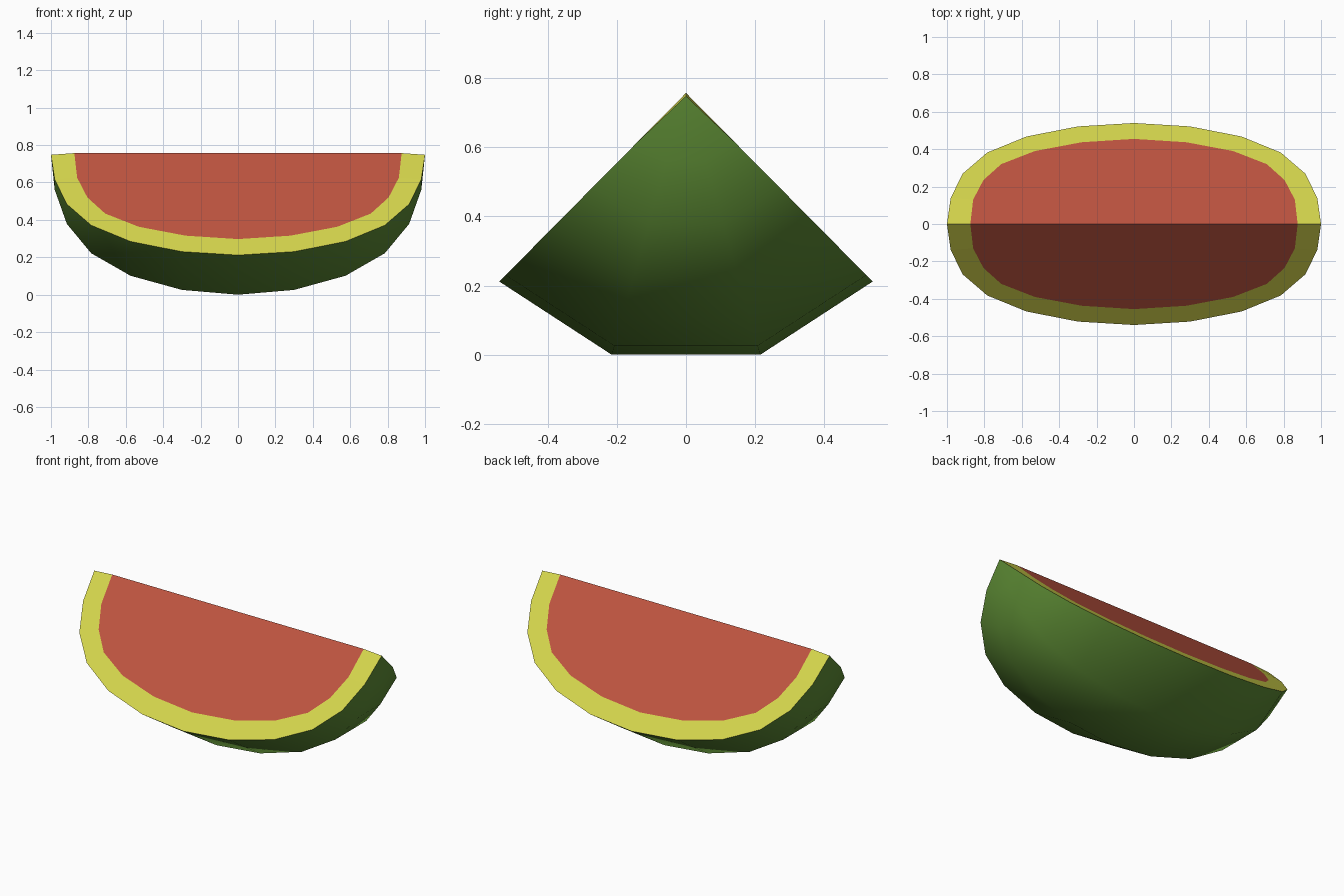
import bpy, bmesh, math

if "Cube" in bpy.data.objects:
    bpy.data.objects.remove(bpy.data.objects["Cube"])

# half outlines, from the tip (x = 1) to the middle (x = 0)
OUTER_X = [1.0, 0.98, 0.915, 0.785, 0.575, 0.30, 0.0]
INNER_X = [0.875, 0.86, 0.805, 0.71, 0.53, 0.28, 0.0]
INNER_Y = [0.0, 0.13, 0.235, 0.32, 0.39, 0.437, 0.455]
TOP, TIP_Z = 0.757, 0.748
EDGE_Y, BOTTOM_Y = 0.54, 0.215   # cut edge and underside half widths
SLOPE = 1.01                     # drop of the cut faces per unit y


def material(name, rgb):
    m = bpy.data.materials.new(name)
    m.diffuse_color = (*rgb, 1)
    m.use_nodes = True
    m.node_tree.nodes["Principled BSDF"].inputs["Base Color"].default_value = m.diffuse_color
    return m


def mirrored(xs):
    return xs + [-x for x in xs[-2::-1]]


RIND, PITH, FLESH = range(3)
mats = [material("green_rind", (0.11, 0.26, 0.035)),
        material("yellow_pith", (0.66, 0.665, 0.072)),
        material("red_flesh", (0.515, 0.088, 0.051))]

bm = bmesh.new()


def face(verts, mat):
    unique = list(dict.fromkeys(verts))
    f = bm.faces.new(unique)
    f.material_index = mat
    f.smooth = mat == RIND


# rind: four-point cross-sections that shrink to a shared point at each tip
sections = []
for i, x in enumerate(mirrored(OUTER_X)):
    s = math.sin(math.radians(15 * i))
    if i in (0, 12):
        sections.append([bm.verts.new((x, 0, TIP_Z))] * 4)
        continue
    edge_z, bottom_z = TOP - SLOPE * EDGE_Y * s, TOP * (1 - s)
    sections.append([bm.verts.new((x, y * s, z)) for y, z in
                     ((-EDGE_Y, edge_z), (-BOTTOM_Y, bottom_z),
                      (BOTTOM_Y, bottom_z), (EDGE_Y, edge_z))])
for a, b in zip(sections, sections[1:]):
    for j in range(3):
        face((a[j], a[j + 1], b[j + 1], b[j]), RIND)

# two sloping cut faces meeting along the top ridge
inner_x = mirrored(INNER_X)
inner_y = INNER_Y + INNER_Y[-2::-1]
ridge = [bm.verts.new((x, 0, TOP)) for x in (inner_x[0], inner_x[-1])]
for side, j in ((-1, 0), (1, 3)):
    inner = [ridge[0]]
    inner += [bm.verts.new((x, side * y, TOP - SLOPE * y))
              for x, y in zip(inner_x[1:-1], inner_y[1:-1])]
    inner.append(ridge[1])
    for i in range(12):
        face((sections[i][j], sections[i + 1][j], inner[i + 1], inner[i]), PITH)
    face(inner, FLESH)

bmesh.ops.recalc_face_normals(bm, faces=bm.faces)
mesh = bpy.data.meshes.new("melon_slice")
bm.to_mesh(mesh)
bm.free()
for m in mats:
    mesh.materials.append(m)
bpy.context.collection.objects.link(bpy.data.objects.new("melon_slice", mesh))
